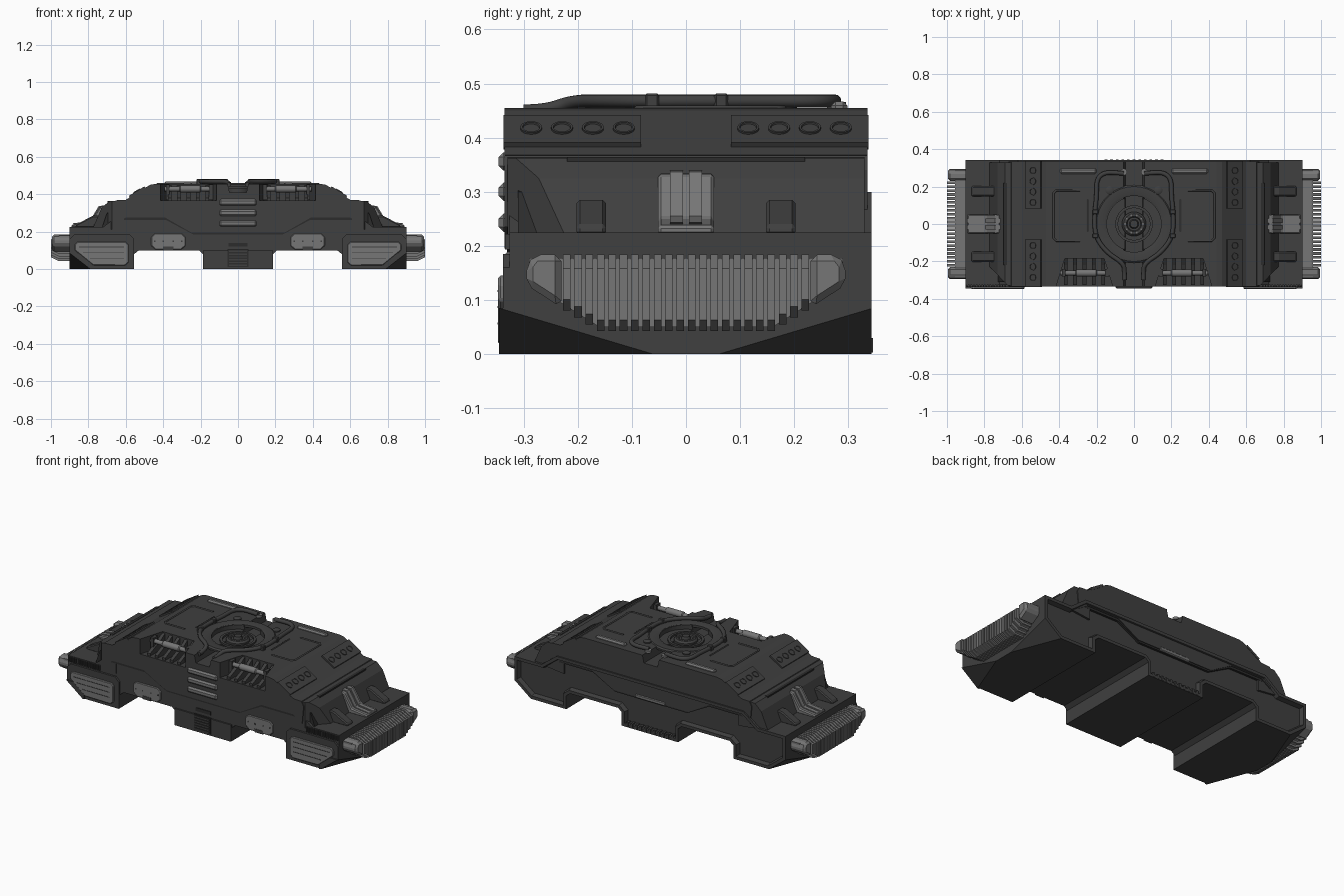
import bpy, bmesh, math
from mathutils import Vector, Matrix

if "Cube" in bpy.data.objects:
    bpy.data.objects.remove(bpy.data.objects["Cube"])


def material(name, v):
    m = bpy.data.materials.new(name)
    m.diffuse_color = (v, v, v, 1)
    m.use_nodes = True
    m.node_tree.nodes["Principled BSDF"].inputs["Base Color"].default_value = m.diffuse_color
    return m


HULL = material("dark hull grey", 0.05)
LIGHT = material("light panel grey", 0.18)
BLACK = material("vent black", 0.025)


def finish(name, bm, mat, bevel=0, smooth=False):
    bmesh.ops.recalc_face_normals(bm, faces=bm.faces)
    me = bpy.data.meshes.new(name)
    bm.to_mesh(me)
    bm.free()
    me.materials.append(mat)
    ob = bpy.data.objects.new(name, me)
    bpy.context.collection.objects.link(ob)
    if bevel:
        b = ob.modifiers.new("bevel", 'BEVEL')
        b.width, b.segments, b.limit_method = bevel, 1, 'ANGLE'
    if smooth:
        bpy.context.view_layer.objects.active = ob
        ob.select_set(True)
        bpy.ops.object.shade_smooth_by_angle(angle=math.radians(35))
        ob.select_set(False)
    return ob


def prism(name, pts, axis, a, b, mat=HULL, s=1, bevel=0, planes=(), recess=False):
    """Extrude a 2D outline along an axis; s=-1 mirrors it across x."""
    bm = bmesh.new()
    place = {'x': lambda u, v, t: (t * s, u, v), 'y': lambda u, v, t: (u * s, t, v),
             'z': lambda u, v, t: (u * s, v, t)}[axis]
    lo = [bm.verts.new(place(u, v, a)) for u, v in pts]
    hi = [bm.verts.new(place(u, v, b)) for u, v in pts]
    bm.faces.new(lo)
    bm.faces.new(hi)
    n = len(pts)
    for i in range(n):
        j = (i + 1) % n
        bm.faces.new((lo[i], lo[j], hi[j], hi[i]))
    bmesh.ops.recalc_face_normals(bm, faces=bm.faces)
    for co, no in planes:
        bmesh.ops.bisect_plane(bm, geom=bm.verts[:] + bm.edges[:] + bm.faces[:], plane_co=co,
                               plane_no=Vector(no).normalized(), clear_outer=True)
        bmesh.ops.holes_fill(bm, edges=[e for e in bm.edges if e.is_boundary], sides=0)
    if recess:  # sunken panel with a rim on the back face
        bmesh.ops.recalc_face_normals(bm, faces=bm.faces)
        bm.normal_update()
        f = max((f for f in bm.faces if f.normal.y > 0.95), key=lambda f: f.calc_area())
        bmesh.ops.inset_region(bm, faces=[f], thickness=0.018, use_even_offset=True)
        bmesh.ops.inset_region(bm, faces=[f], thickness=0.008, depth=-0.025, use_even_offset=True)
    return finish(name, bm, mat, bevel)


def box(name, x, y, z, mat=HULL, s=1, bevel=0):
    return prism(name, [(x[0], z[0]), (x[1], z[0]), (x[1], z[1]), (x[0], z[1])], 'y', y[0], y[1],
                 mat, s, bevel)


def lathe(name, prof, centre, mat=HULL, direction=(0, 0, 1), n=40):
    """Revolve (radius, height) points around a direction."""
    bm = bmesh.new()
    rot = Vector((0, 0, 1)).rotation_difference(Vector(direction)).to_matrix().to_4x4()
    vs = [bm.verts.new((r, 0, h)) for r, h in prof]
    es = [bm.edges.new((vs[i], vs[i + 1])) for i in range(len(vs) - 1)]
    bmesh.ops.spin(bm, geom=vs + es, cent=(0, 0, 0), axis=(0, 0, 1), angle=math.tau, steps=n)
    bmesh.ops.remove_doubles(bm, verts=bm.verts, dist=1e-5)
    bm.transform(Matrix.Translation(centre) @ rot)
    return finish(name, bm, mat, smooth=True)


def tube(name, pts, r, mat=HULL, s=1, curved=True):
    cu = bpy.data.curves.new(name, 'CURVE')
    cu.dimensions, cu.bevel_depth, cu.bevel_resolution, cu.use_fill_caps = '3D', r, 3, True
    sp = cu.splines.new('NURBS' if curved else 'POLY')
    sp.points.add(len(pts) - 1)
    for p, (x, y, z) in zip(sp.points, pts):
        p.co = (x * s, y, z, 1)
    if curved:
        sp.order_u, sp.use_endpoint_u, sp.resolution_u = 3, True, 6
    cu.materials.append(mat)
    ob = bpy.data.objects.new(name, cu)
    bpy.context.collection.objects.link(ob)


def cut(ob, cutters):
    for c in cutters:
        m = ob.modifiers.new("cut", 'BOOLEAN')
        m.operation, m.solver, m.object = 'DIFFERENCE', 'EXACT', c
    dg = bpy.context.evaluated_depsgraph_get()
    me = bpy.data.meshes.new_from_object(ob.evaluated_get(dg))
    ob.modifiers.clear()
    ob.data = me
    for c in cutters:
        bpy.data.objects.remove(c)


def mirrored(half):
    return half + [(-x, z) for x, z in reversed(half)]


SIDES = (1, -1)
corners = [((sx * 0.9, sy * 0.06, 0), (sx / 0.11, sy / 0.285, -1 / 0.085)) for sx in SIDES for sy in SIDES]

# lower hull with wheel arches, chamfered bottom corners and sunken back panel
low = [(0.187, 0), (0.187, 0.08), (0.21, 0.1), (0.53, 0.1), (0.555, 0.08), (0.555, 0), (0.9, 0),
       (0.9, 0.225), (0.72, 0.225), (0.62, 0.3)]
prism("lower_hull", mirrored(low), 'y', -0.326, 0.343, planes=corners, recess=True)

# upper armour with stepped lower lip, centre channel and roof cut-outs
up = [(0.25, 0.195), (0.39, 0.275), (0.6, 0.275), (0.66, 0.235), (0.67, 0.34), (0.655, 0.367),
      (0.6, 0.37), (0.47, 0.45), (0.44, 0.455), (0.055, 0.455), (0.045, 0.41)]
armour = prism("upper_armour", mirrored(up), 'y', -0.335, 0.335)
notch = [(0.115, -0.4), (0.115, -0.33), (0.16, -0.185), (0.37, -0.185), (0.415, -0.33), (0.415, -0.4)]
cutters = [prism("notch_cutter", notch, 'z', 0.365, 0.6, s=s) for s in SIDES]
cutters.append(lathe("pit_cutter", [(0, 0), (0.145, 0), (0.145, 0.2), (0, 0.2)], (0, 0, 0.43)))
cut(armour, cutters)
# thin secondary lip below the armour edge
lip = [(0.24, 0.185), (0.385, 0.262), (0.61, 0.262), (0.61, 0.29), (0.38, 0.29), (0.24, 0.21)]
prism("armour_lip", mirrored(lip), 'y', -0.331, 0.331, BLACK)

# centre leg front face, grille and back teeth
box("centre_leg_plate", (-0.187, 0.187), (-0.335, -0.32), (0, 0.1))
box("centre_grille", (-0.055, 0.055), (-0.339, -0.33), (0.01, 0.105), BLACK)
for i in range(6):
    box("grille_slat", (-0.048, 0.048), (-0.343, -0.335), (0.016 + i * 0.015, 0.023 + i * 0.015))
box("centre_slot", (-0.05, 0.05), (-0.33, -0.32), (0.12, 0.14), BLACK)
for i in range(11):
    box("back_tooth", (-0.157 + i * 0.03, -0.143 + i * 0.03), (0.31, 0.345), (0.003, 0.03))
box("back_strip", (-0.1, 0.1), (0.3, 0.339), (0.188, 0.212), LIGHT, bevel=0.005)
for z in (0.243, 0.3, 0.356):
    box("front_bar", (-0.1, 0.1), (-0.346, -0.32), (z - 0.017, z + 0.017), LIGHT, bevel=0.009)

# central turntable in the roof
lathe("roof_ring", [(0.15, -0.01), (0.15, 0.004), (0.158, 0.007), (0.2, 0.007), (0.21, 0), (0.21, -0.01),
                    (0.15, -0.01)], (0, 0, 0.452), n=64)
lathe("pit_ring", [(0.085, 0), (0.085, 0.012), (0.1, 0.012), (0.1, 0)], (0, 0, 0.428), n=48)
lathe("roof_hub", [(0, 0), (0.065, 0), (0.065, 0.035), (0.055, 0.045), (0.04, 0.045), (0.036, 0.038),
                   (0.025, 0.038), (0.02, 0.055), (0, 0.055)], (0, 0, 0.405))
for i in range(10):
    a = math.tau * i / 10
    lathe("hub_bolt", [(0, 0), (0.005, 0), (0.005, 0.004), (0, 0.004)],
          (0.048 * math.cos(a), 0.048 * math.sin(a), 0.45), LIGHT, n=8)

for s in SIDES:
    # sloped shoulder behind the end ledge, front corner cut away
    prism("shoulder", [(0.58, 0.2), (0.775, 0.222), (0.73, 0.325), (0.69, 0.362), (0.58, 0.366)], 'y',
          -0.33, 0.33, s=s, planes=[((s * 0.67, -0.335, 0), (s * 1.05, -1, 0))])
    prism("corner_pocket", [(0.62, 0.2), (0.735, 0.2), (0.7, 0.3), (0.62, 0.33)], 'y', -0.31, 0, BLACK, s)
    box("end_slot", (0.68, 0.697), (-0.22, 0.22), (0.33, 0.364), BLACK, s)
    # front skirt and ledge front
    prism("front_skirt", [(0.555, 0), (0.9, 0), (0.9, 0.16), (0.875, 0.185), (0.58, 0.185), (0.555, 0.16)],
          'y', -0.338, -0.2, s=s, planes=corners)
    prism("end_skirt", [(0.78, 0), (0.9, 0), (0.9, 0.085), (0.78, 0.085)], 'y', -0.345, -0.2, s=s,
          planes=corners)
    for i in range(15):
        x = 0.685 + i * 0.0145
        box("ledge_rib", (x, x + 0.007), (-0.334, -0.31), (0.193, 0.222), HULL, s)
    panel = [(0.585, 0.035), (0.605, 0.018), (0.775, 0.02), (0.873, 0.1), (0.873, 0.13), (0.86, 0.145),
             (0.6, 0.145), (0.585, 0.13)]
    prism("front_side_panel", panel, 'y', -0.347, -0.33, LIGHT, s, bevel=0.004)
    for z, x1 in ((0.055, 0.79), (0.085, 0.83), (0.115, 0.85)):
        box("panel_groove", (0.61, x1), (-0.3485, -0.34), (z, z + 0.004), HULL, s)
    # arch lamp with small dots
    lamp = [(0.28, 0.125), (0.305, 0.102), (0.44, 0.102), (0.465, 0.125), (0.465, 0.17), (0.445, 0.19),
            (0.3, 0.19), (0.28, 0.17)]
    prism("arch_lamp", lamp, 'y', -0.333, -0.31, LIGHT, s, bevel=0.004)
    for x in (0.3, 0.345, 0.4, 0.445):
        box("lamp_dot", (x - 0.004, x + 0.004), (-0.335, -0.33), (0.145, 0.153), HULL, s)
    box("lamp_notch", (0.345, 0.4), (-0.335, -0.32), (0.1, 0.12), HULL, s)

    # ribbed bumper
    core = [(-0.29, 0.178), (-0.29, 0.132), (-0.16, 0.05), (0.16, 0.05), (0.29, 0.132), (0.29, 0.178)]
    prism("bumper_core", core, 'x', 0.88, 0.957, LIGHT, s)
    for i in range(22):
        y = -0.2205 + i * 0.021
        zb = 0.043 + max(0, abs(y) - 0.16) * 0.63
        prism("bumper_rib", [(0.89, 0.184), (0.95, 0.184), (1, 0.158), (1, zb + 0.02), (0.96, zb), (0.89, zb)],
              'y', y - 0.007, y + 0.007, LIGHT, s)
    for t in SIDES:
        prism("bumper_end", [(t * 0.23, 0.184), (t * 0.28, 0.184), (t * 0.295, 0.165), (t * 0.295, 0.128),
                             (t * 0.23, 0.086)], 'x', 0.89, 0.995, LIGHT, s, bevel=0.015)
        # small pods on the end ledge
        prism("ledge_pod", [(0.735, 0.285), (0.775, 0.285), (0.865, 0.238), (0.87, 0.22), (0.735, 0.22)], 'y',
              t * 0.175 - 0.027, t * 0.175 + 0.027, HULL, s, bevel=0.006)
        # perforated plates on the roof slope
        prism("slope_plate", [(0.493, 0.43), (0.5, 0.442), (0.583, 0.391), (0.576, 0.378)], 'y',
              t * 0.21 - 0.127, t * 0.21 + 0.127, HULL, s)
        for y in (0.115, 0.172, 0.229, 0.286):
            lathe("plate_disc", [(0.02, 0), (0.02, 0.004), (0.016, 0.004), (0.015, 0.001), (0, 0.001)],
                  (s * 0.5415, t * y, 0.4165), HULL, (s * 0.526, 0, 0.85), 20)
    # light block stepping down the end, with two fins
    step = [(0.7, 0.22), (0.7, 0.335), (0.74, 0.332), (0.79, 0.25), (0.89, 0.238), (0.89, 0.22)]
    prism("end_block", step, 'y', -0.052, 0.052, LIGHT, s, bevel=0.006)
    for y in (-0.018, 0.018):
        prism("end_fin", [(x + 0.004, z + 0.005) for x, z in step[1:5]] + [(0.72, 0.23)], 'y',
              y - 0.012, y + 0.012, LIGHT, s)

    # roof notch ribs and piston
    for i in range(5):
        x = 0.165 + i * 0.05
        prism("notch_rib", [(-0.325, 0.36), (-0.325, 0.38), (-0.22, 0.425), (-0.18, 0.45), (-0.18, 0.36)],
              'x', x - 0.01, x + 0.01, HULL, s)
    lathe("piston", [(0, 0), (0.013, 0), (0.013, 0.06), (0.019, 0.065), (0.019, 0.17), (0.013, 0.175),
                     (0.013, 0.255), (0, 0.255)], (s * 0.137, -0.262, 0.428), LIGHT, (s, 0, 0), 20)
    for x in (0.145, 0.375):
        box("piston_mount", (x - 0.01, x + 0.01), (-0.28, -0.24), (0.37, 0.452), HULL, s)
    # roof bars, seams, knobs and cables
    box("roof_bar", (0.2, 0.395), (0.268, 0.298), (0.44, 0.467), LIGHT, s, bevel=0.008)
    tube("roof_seam", [(0.29, 0.18, 0.454), (0.415, 0.18, 0.454), (0.43, 0.165, 0.454), (0.43, -0.075, 0.454),
                       (0.415, -0.09, 0.454), (0.29, -0.09, 0.454)], 0.006, HULL, s, False)
    tube("roof_inner_seam", [(0.25, 0.13, 0.454), (0.25, -0.04, 0.454)], 0.005, HULL, s, False)
    lathe("roof_knob", [(0, 0), (0.022, 0), (0.022, 0.01), (0.016, 0.014), (0, 0.014)],
          (s * 0.13, 0.18, 0.452), HULL, n=20)
    path = [(0.05, -0.3), (0.05, -0.26), (0.055, -0.21), (0.15, -0.15), (0.21, -0.06), (0.21, 0.06),
            (0.2, 0.15), (0.2, 0.24), (0.16, 0.275), (0.1, 0.275), (0.055, 0.27)]
    tube("roof_cable", [(x, y, 0.45 if y < -0.25 else 0.468) for x, y in path], 0.012, HULL, s)
    lathe("cable_socket", [(0, 0), (0.018, 0), (0.018, 0.014), (0, 0.014)], (s * 0.055, 0.278, 0.452), LIGHT, n=20)
    for y in (-0.063, 0.065):
        box("cable_clamp", (0.19, 0.222), (y - 0.013, y + 0.013), (0.45, 0.482), HULL, s, bevel=0.004)
